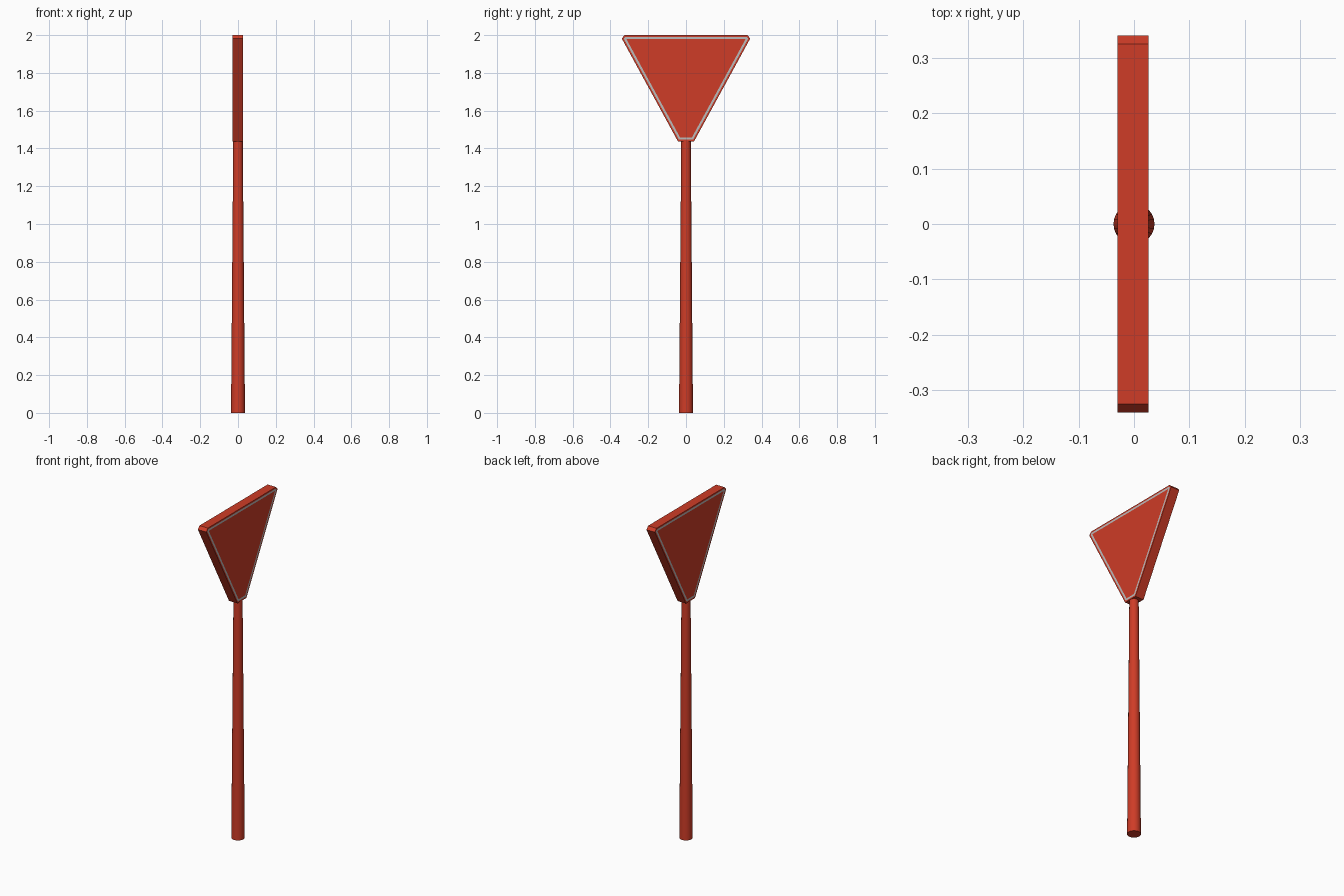
import bpy, bmesh, math

if "Cube" in bpy.data.objects:
    bpy.data.objects.remove(bpy.data.objects["Cube"])


def make_material(name, color):
    mat = bpy.data.materials.new(name)
    mat.diffuse_color = color
    mat.use_nodes = True
    mat.node_tree.nodes["Principled BSDF"].inputs["Base Color"].default_value = mat.diffuse_color
    return mat


red = make_material("red_paint", (0.62, 0.045, 0.02, 1))
grey = make_material("grey_border", (0.5, 0.5, 0.5, 1))


def add_object(name, bm, *mats):
    bmesh.ops.recalc_face_normals(bm, faces=bm.faces)
    mesh = bpy.data.meshes.new(name)
    bm.to_mesh(mesh)
    bm.free()
    for m in mats:
        mesh.materials.append(m)
    obj = bpy.data.objects.new(name, mesh)
    bpy.context.collection.objects.link(obj)
    return obj


# Tapered round post
POST_H = 1.46
bm = bmesh.new()
bmesh.ops.create_cone(bm, cap_ends=True, segments=24, radius1=0.037,
                      radius2=0.025, depth=POST_H)
bmesh.ops.translate(bm, verts=bm.verts, vec=(0, 0, POST_H / 2))
post = add_object("post", bm, red)
bpy.context.view_layer.objects.active = post
post.select_set(True)
bpy.ops.object.shade_smooth_by_angle(angle=math.radians(35))

# Sign panel: inverted triangle with clipped corners, extruded along x
half = [(0.043, 1.438), (0.34, 1.982), (0.325, 2.0)]
outline = half + [(-y, z) for y, z in reversed(half)]
X0, X1 = -0.03, 0.026
bm = bmesh.new()
back = bm.faces.new([bm.verts.new((X0, y, z)) for y, z in outline])
ext = bmesh.ops.extrude_face_region(bm, geom=[back], use_keep_orig=True)
front_verts = [g for g in ext["geom"] if isinstance(g, bmesh.types.BMVert)]
bmesh.ops.translate(bm, verts=front_verts, vec=(X1 - X0, 0, 0))
bmesh.ops.recalc_face_normals(bm, faces=bm.faces)

# Thin grey border line inset on both faces
caps = [f for f in bm.faces if abs(f.normal.x) > 0.9]
bmesh.ops.inset_region(bm, faces=caps, thickness=0.009, use_even_offset=True)
border = bmesh.ops.inset_region(bm, faces=caps, thickness=0.011,
                                use_even_offset=True)
for f in border["faces"]:
    f.material_index = 1
add_object("sign_panel", bm, red, grey)
